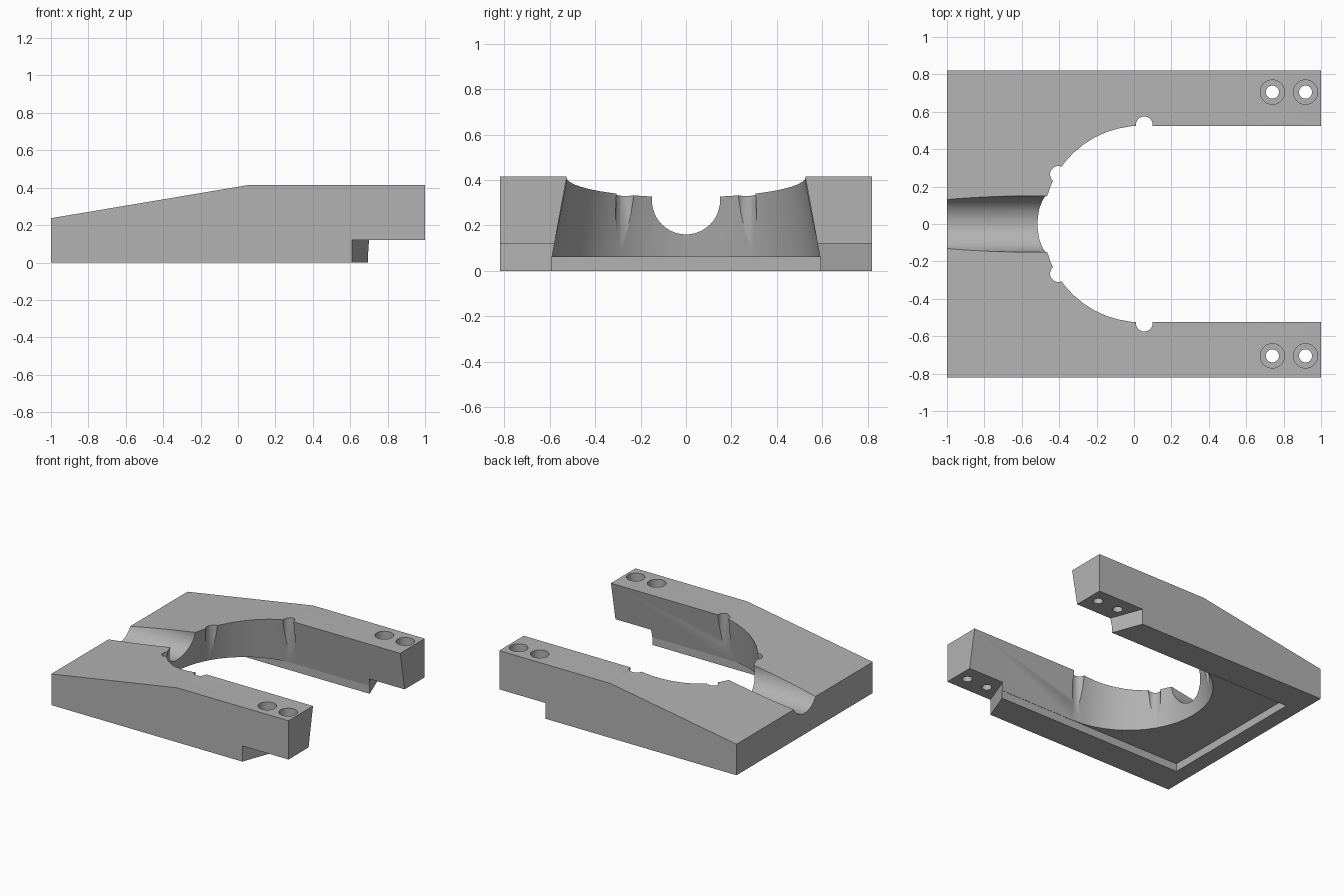
import bpy
import bmesh
from math import cos, sin, pi, radians

cube = bpy.data.objects.get("Cube")
if cube:
    bpy.data.objects.remove(cube, do_unlink=True)

grey = bpy.data.materials.new("plain grey")
grey.use_nodes = True
colour = (0.45, 0.45, 0.45, 1)
grey.diffuse_color = colour
grey.node_tree.nodes["Principled BSDF"].inputs["Base Color"].default_value = colour


def loft(name, lower, upper):
    """Closed solid between two matching loops of points."""
    bm = bmesh.new()
    a = [bm.verts.new(p) for p in lower]
    b = [bm.verts.new(p) for p in upper]
    n = len(a)
    bm.faces.new(a[::-1])
    bm.faces.new(b)
    for i in range(n):
        j = (i + 1) % n
        bm.faces.new((a[i], a[j], b[j], b[i]))
    bmesh.ops.recalc_face_normals(bm, faces=bm.faces)
    mesh = bpy.data.meshes.new(name)
    bm.to_mesh(mesh)
    bm.free()
    mesh.materials.append(grey)
    obj = bpy.data.objects.new(name, mesh)
    bpy.context.collection.objects.link(obj)
    return obj


def prism(name, plan, z0, z1):
    return loft(name, [(x, y, z0) for x, y in plan], [(x, y, z1) for x, y in plan])


def circle(x, y, r, n=32):
    return [(x + r * cos(2 * pi * i / n), y + r * sin(2 * pi * i / n)) for i in range(n)]


# Wedge-shaped block, extruded across its width
side = [(-1, 0), (1, 0), (1, 0.415), (0.06, 0.415), (-1, 0.237)]
body = loft("body", [(x, -0.82, z) for x, z in side], [(x, 0.82, z) for x, z in side])


def cut(cutter):
    mod = body.modifiers.new("cut", "BOOLEAN")
    mod.operation = "DIFFERENCE"
    mod.solver = "EXACT"
    mod.object = cutter
    cutter.hide_render = True
    bpy.context.view_layer.objects.active = body
    bpy.ops.object.modifier_apply(modifier=mod.name)
    bpy.data.objects.remove(cutter, do_unlink=True)


CX = 0.055  # centre of the round end of the opening


def opening(z):
    """Tapered U outline, narrower towards the top."""
    r = 0.59 - (z - 0.06) * 0.183
    arc = [radians(90 + 7.5 * i) for i in range(25)]
    pts = [(CX + r * cos(a), r * sin(a), z) for a in arc]
    return pts + [(1.2, -r, z), (1.2, r, z)]


# Shallow recess underneath, then the tapered opening
cut(prism("recess", [(-0.88, -0.592), (1.2, -0.592), (1.2, 0.592), (-0.88, 0.592)], -0.1, 0.06))
cut(loft("opening", opening(0.05), opening(0.5)))

# Round channel through the low end
ring = circle(0, 0.31, 0.15, 48)
cut(loft("channel", [(-1.2, y, z) for y, z in ring], [(-0.1, y, z) for y, z in ring]))

for s in (-1, 1):
    # Angled step under each arm end
    step = [(0.58, 0.9), (0.749, 0.45), (1.1, 0.45), (1.1, 0.9)]
    cut(prism("step", [(x, s * y) for x, y in step], -0.1, 0.12))
    # Vertical relief grooves in the opening wall
    for angle in (90, 150):
        a = radians(angle)
        cut(prism("relief", circle(CX + 0.53 * cos(a), s * 0.53 * sin(a), 0.045, 24), 0.03, 0.6))
    # Counterbored bolt holes
    for x in (0.74, 0.917):
        cut(prism("bolt_hole", circle(x, s * 0.705, 0.035), -0.2, 0.6))
        cut(prism("counterbore", circle(x, s * 0.705, 0.065), 0.22, 0.6))

# Smooth curved walls, sharp edges elsewhere
bpy.ops.object.select_all(action="DESELECT")
body.select_set(True)
bpy.context.view_layer.objects.active = body
bpy.ops.object.shade_smooth_by_angle(angle=radians(25))
